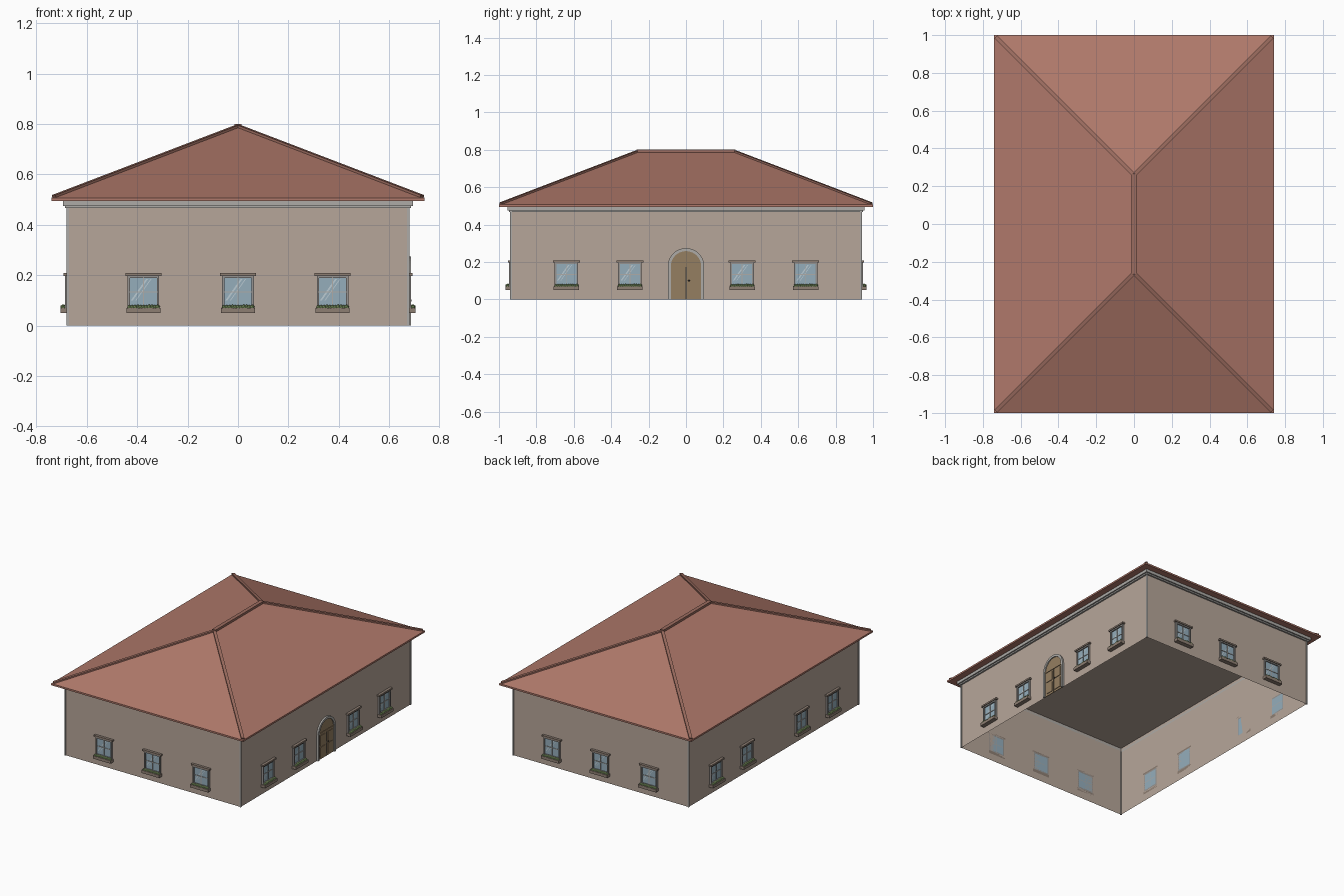
import bpy, bmesh, math, random
from mathutils import Matrix, Vector

if "Cube" in bpy.data.objects:
    bpy.data.objects.remove(bpy.data.objects["Cube"])

random.seed(4)
WX, WY, EAVE = 0.675, 0.935, 0.495


def mat(name, r, g, b):
    m = bpy.data.materials.new(name)
    m.diffuse_color = (r, g, b, 1)
    m.use_nodes = True
    m.node_tree.nodes["Principled BSDF"].inputs["Base Color"].default_value = m.diffuse_color
    return m


WALL = mat("wall_plaster", 0.47, 0.38, 0.32)
ROOF = mat("roof_tile", 0.43, 0.19, 0.145)
CAP = mat("ridge_tile", 0.33, 0.15, 0.115)
TRIM = mat("trim_grey", 0.42, 0.41, 0.39)
FRAME = mat("frame_grey", 0.3, 0.29, 0.28)
STONE = mat("lintel_brown", 0.27, 0.21, 0.17)
GLASS = mat("glass", 0.3, 0.42, 0.5)
SHINE = mat("glass_shine", 0.5, 0.6, 0.65)
WOOD = mat("door_wood", 0.3, 0.21, 0.12)
PLANT = mat("plant_green", 0.24, 0.36, 0.14)
METAL = mat("dark_metal", 0.05, 0.045, 0.04)


def mesh_from(bm, name, material):
    bmesh.ops.recalc_face_normals(bm, faces=bm.faces)
    me = bpy.data.meshes.new(name)
    bm.to_mesh(me)
    bm.free()
    me.materials.append(material)
    return me


def place(name, me, matrix=Matrix()):
    ob = bpy.data.objects.new(name, me)
    bpy.context.collection.objects.link(ob)
    ob.matrix_world = matrix
    return ob


def add_box(bm, x0, x1, y0, y1, z0, z1):
    m = Matrix.Translation(((x0 + x1) / 2, (y0 + y1) / 2, (z0 + z1) / 2))
    bmesh.ops.create_cube(bm, size=1, matrix=m @ Matrix.Diagonal((x1 - x0, y1 - y0, z1 - z0, 1)))


def boxes(name, material, *dims):
    bm = bmesh.new()
    for d in dims:
        add_box(bm, *d)
    return mesh_from(bm, name, material)


def ring(name, material, x, y, z0, z1):
    return boxes(name, material,
                 (-x, x, -y, -WY, z0, z1), (-x, x, WY, y, z0, z1),
                 (-x, -WX, -WY, WY, z0, z1), (WX, x, -WY, WY, z0, z1))


# Walls: shell with a ceiling, open underneath
bm = bmesh.new()
add_box(bm, -WX, WX, -WY, WY, 0, EAVE)
bmesh.ops.delete(bm, geom=[f for f in bm.faces if f.calc_center_median().z < 0.01], context='FACES')
place("walls", mesh_from(bm, "walls", WALL))

# Corner strips and stepped cornice
place("corner_strips", boxes("corner_strips", TRIM, *[
    (sx * WX - 0.005, sx * WX + 0.005, sy * WY - 0.005, sy * WY + 0.005, 0, 0.47)
    for sx in (-1, 1) for sy in (-1, 1)]))
place("cornice_lower", ring("cornice_lower", TRIM, 0.686, 0.946, 0.466, 0.475))
place("cornice_upper", ring("cornice_upper", TRIM, 0.695, 0.955, 0.475, EAVE))

# Hip roof with a thin eave edge
RX, RY, RZ, TOP, RIDGE = 0.74, 1.0, 0.507, 0.79, 0.26
bm = bmesh.new()
corners = [(-RX, -RY), (RX, -RY), (RX, RY), (-RX, RY)]
low = [bm.verts.new((x, y, EAVE)) for x, y in corners]
mid = [bm.verts.new((x, y, RZ)) for x, y in corners]
r0, r1 = [bm.verts.new((0, s * RIDGE, TOP)) for s in (-1, 1)]
bm.faces.new(low)
for i in range(4):
    j = (i + 1) % 4
    bm.faces.new((low[i], low[j], mid[j], mid[i]))
for f in ((mid[0], mid[1], r0), (mid[1], mid[2], r1, r0), (mid[2], mid[3], r1), (mid[3], mid[0], r0, r1)):
    bm.faces.new(f)
place("roof", mesh_from(bm, "roof", ROOF))


# Ridge and hip caps
def cap(name, p, q, w, h):
    p, q = Vector(p), Vector(q)
    d = q - p
    side = d.cross(Vector((0, 0, 1))).normalized()
    up = side.cross(d).normalized()
    rot = Matrix((side, d.normalized(), up)).transposed().to_4x4()
    me = boxes(name, CAP, (-w / 2, w / 2, -d.length / 2, d.length / 2, -h / 2, h / 2))
    place(name, me, Matrix.Translation((p + q) / 2) @ rot)


cap("ridge_cap", (0, -RIDGE - 0.005, TOP), (0, RIDGE + 0.005, TOP), 0.026, 0.02)
for sx in (-1, 1):
    for sy in (-1, 1):
        cap("hip_cap", (sx * (RX - 0.01), sy * (RY - 0.01), RZ + 0.004), (0, sy * RIDGE, TOP), 0.02, 0.014)

# Window parts, drawn for a wall facing -y
W, Z0, Z1 = 0.0625, 0.07, 0.197
I = W - 0.009
frame = boxes("window_frame", FRAME,
              (-W, -I, -0.012, 0, Z0, Z1), (I, W, -0.012, 0, Z0, Z1),
              (-I, I, -0.012, 0, Z0, Z0 + 0.009), (-I, I, -0.012, 0, Z1 - 0.009, Z1))
bars = boxes("window_bars", TRIM, (-0.002, 0.002, -0.008, 0, Z0, Z1), (-I, I, -0.0075, 0, 0.131, 0.135))
glass = boxes("window_glass", GLASS, (-I, I, -0.004, 0, Z0, Z1))
lintel = boxes("window_lintel", STONE, (-0.072, 0.072, -0.018, 0, Z1, 0.208))
planter = boxes("flower_box", STONE, (-0.068, 0.068, -0.03, 0, 0.05, 0.07))
bm = bmesh.new()
for x, w in ((-0.03, 0.008), (-0.012, 0.004)):
    bm.faces.new([bm.verts.new((x + dx, -0.0045, z)) for dx, z in
                  ((-0.02, 0.1), (w - 0.02, 0.1), (w + 0.04, 0.185), (0.04, 0.185))])
shine = mesh_from(bm, "glass_shine", SHINE)
bm = bmesh.new()
for i in range(11):
    m = Matrix.Translation((-0.056 + i * 0.0112, -0.018 + random.uniform(-0.003, 0.003), 0.073))
    s = random.uniform(0.9, 1.15)
    bmesh.ops.create_icosphere(bm, subdivisions=1, radius=0.01 * s, matrix=m)
plants = mesh_from(bm, "plants", PLANT)


# Windows round all four sides
def wall_matrix(angle, dist, along):
    return Matrix.Rotation(math.radians(angle), 4, 'Z') @ Matrix.Translation((along, -dist, 0))


for side, angle, dist, spots in (("front", 0, WY, (-0.375, 0, 0.375)), ("back", 180, WY, (-0.375, 0, 0.375)),
                                 ("right", 90, WX, (-0.64, -0.3, 0.3, 0.64)),
                                 ("left", -90, WX, (-0.64, -0.3, 0.3, 0.64))):
    for a in spots:
        for me in (frame, bars, glass, lintel, planter, shine, plants):
            place(f"{side}_{me.name}", me, wall_matrix(angle, dist, a))


# Arched double door on the right side
def arch(r, spring=0.177, n=20):
    pts = [(r, 0)] + [(r * math.cos(math.pi * i / n), spring + r * math.sin(math.pi * i / n)) for i in range(n + 1)]
    return pts + [(-r, 0)]


def extrude(bm, depth):
    geo = bmesh.ops.extrude_face_region(bm, geom=bm.faces[:])["geom"]
    bmesh.ops.translate(bm, verts=[g for g in geo if isinstance(g, bmesh.types.BMVert)], vec=(0, -depth, 0))


door = wall_matrix(90, WX, 0)
bm = bmesh.new()
bm.faces.new([bm.verts.new((x, 0, z)) for x, z in arch(0.084)])
extrude(bm, 0.004)
place("door_leaf", mesh_from(bm, "door_leaf", WOOD), door)

bm = bmesh.new()
a, b = [[bm.verts.new((x, 0, z)) for x, z in arch(r)] for r in (0.097, 0.081)]
for i in range(len(a) - 1):
    bm.faces.new((a[i], a[i + 1], b[i + 1], b[i]))
extrude(bm, 0.012)
place("door_surround", mesh_from(bm, "door_surround", TRIM), door)

place("door_panels", boxes("door_panels", WOOD, *[
    (s * 0.041 - 0.028, s * 0.041 + 0.028, -0.008, 0, z0, z1)
    for s in (-1, 1) for z0, z1 in ((0.015, 0.085), (0.1, 0.165))]), door)
place("door_seam", boxes("door_seam", METAL, (-0.0015, 0.0015, -0.005, 0, 0, 0.177)), door)
place("door_rail", boxes("door_rail", WOOD, (-0.081, 0.081, -0.008, 0, 0.174, 0.184)), door)

bm = bmesh.new()
bmesh.ops.create_uvsphere(bm, u_segments=12, v_segments=8, radius=0.005,
                          matrix=Matrix.Translation((0.016, -0.009, 0.1)))
place("door_knob", mesh_from(bm, "door_knob", METAL), door)
